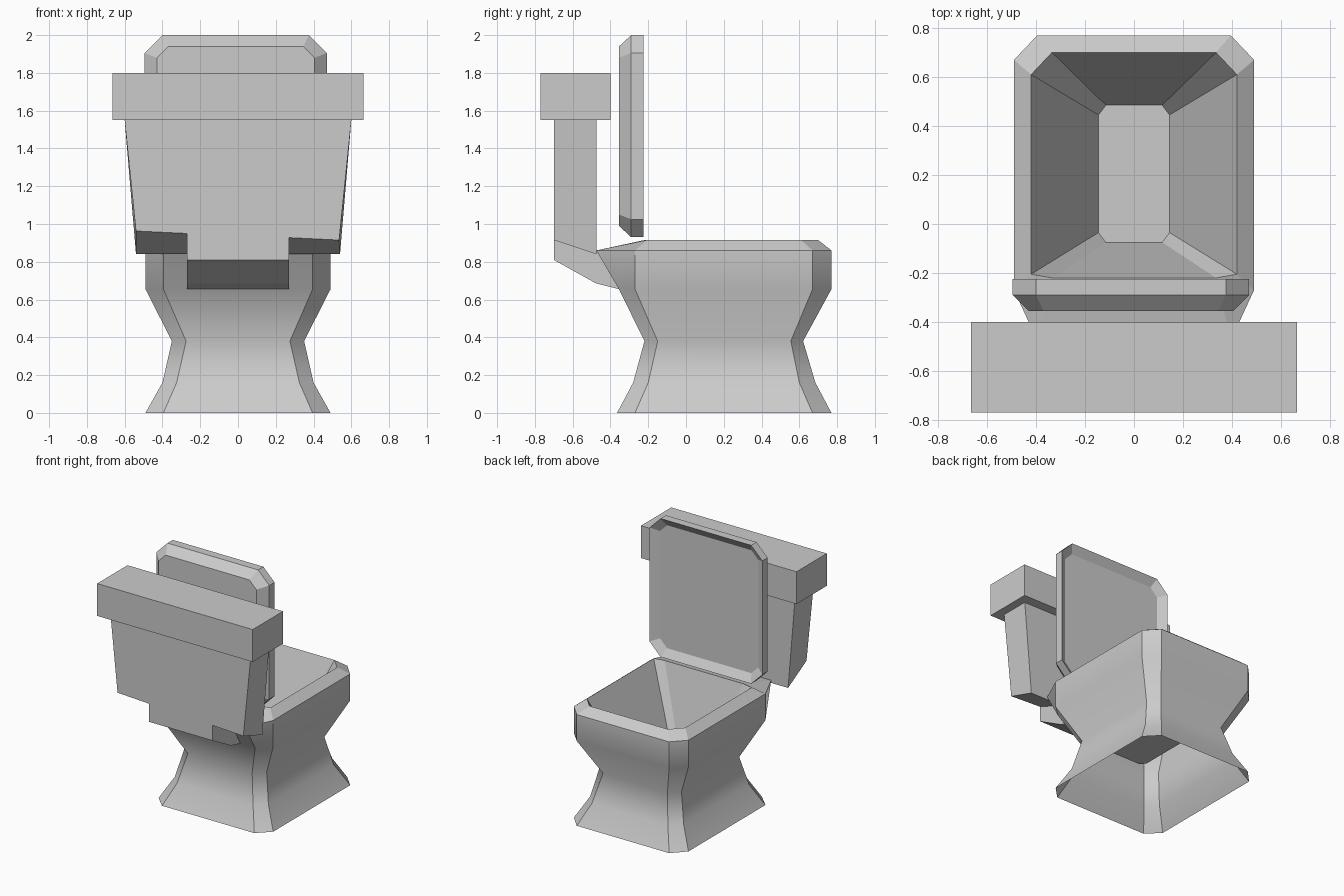
import bpy, bmesh

if "Cube" in bpy.data.objects:
    bpy.data.objects.remove(bpy.data.objects["Cube"])


def finish(name, bm):
    bmesh.ops.recalc_face_normals(bm, faces=bm.faces)
    mesh = bpy.data.meshes.new(name)
    bm.to_mesh(mesh)
    bm.free()
    obj = bpy.data.objects.new(name, mesh)
    bpy.context.collection.objects.link(obj)
    return obj


def loft(bm, rings):
    """Bridge closed rings of equal point count; returns the vertex rings."""
    vr = [[bm.verts.new(p) for p in ring] for ring in rings]
    for a, b in zip(vr, vr[1:]):
        for i in range(len(a)):
            j = (i + 1) % len(a)
            bm.faces.new((a[i], a[j], b[j], b[i]))
    return vr


def octagon(x, xi, lo, hi, lo_i, hi_i):
    """Rectangle with cut corners, symmetric in the first axis."""
    return [(x, hi_i), (xi, hi), (-xi, hi), (-x, hi_i),
            (-x, lo_i), (-xi, lo), (xi, lo), (x, lo_i)]


# Pedestal and bowl: open foot, pinched waist, rim, then down into the basin
levels = [
    (0.00, .49, .395, -.365, .77, -.27, .67),
    (0.16, .40, .325, -.28, .685, -.20, .60),
    (0.38, .35, .275, -.22, .62, -.15, .555),
    (0.655, .49, .395, -.355, .77, -.27, .67),
    (0.86, .49, .395, -.475, .77, -.27, .67),
    (0.915, .42, .335, -.22, .70, -.205, .61),
    (0.33, .145, .115, -.075, .485, -.035, .445),
]
bm = bmesh.new()
rings = loft(bm, [[(x, y, l[0]) for x, y in octagon(*l[1:])] for l in levels])
bm.faces.new(rings[-1])
# Smooth only across the horizontal bends of the outer wall
for f in bm.faces:
    f.smooth = True
for e in bm.edges:
    e.smooth = False
for ring in rings[1:4]:
    for i in range(8):
        bm.edges.get((ring[i], ring[i - 1])).smooth = True
finish("bowl", bm)

# Tank body: tapered panel whose middle reaches lower to form the neck
front = [(-.60, 1.55), (.60, 1.55), (.535, .915), (.27, .928),
         (.27, .81), (-.27, .81), (-.27, .95), (-.54, .963)]
back = [(-.60, 1.55), (.60, 1.55), (.54, .84), (.27, .84),
        (.27, .685), (-.27, .685), (-.27, .84), (-.54, .84)]
bm = bmesh.new()
f, b = loft(bm, [[(x, -.70, z) for x, z in front],
                 [(x, -.475, z) for x, z in back]])
bm.faces.new(f)
bm.faces.new([b[i] for i in (0, 1, 2, 3, 6, 7)])
# Neck sides and underside running into the bowl
r, l = (bm.verts.new((x, -.355, .655)) for x in (.27, -.27))
rt, lt = (bm.verts.new((x, -.475, .86)) for x in (.27, -.27))
bm.faces.new((b[4], b[5], l, r))
bm.faces.new((b[3], b[4], r, rt))
bm.faces.new((b[6], b[5], l, lt))
finish("tank_body", bm)

# Tank cover slab
bm = bmesh.new()
bmesh.ops.create_cube(bm, size=1)
for v in bm.verts:
    v.co = (v.co.x * 1.33, v.co.y * .37 - .585, v.co.z * .25 + 1.675)
finish("tank_cover", bm)

# Raised lid: bevelled back, straight rim, recessed inner panel
CX, CZ = -.0125, 1.465
bm = bmesh.new()
rings = loft(bm, [
    [(CX + x, y, CZ + z) for x, z in
     octagon(hx, hx - c, -hz, hz, c - hz, hz - c)]
    for y, hx, hz, c in [(-.355, .4175, .475, .06), (-.29, .4825, .535, .095),
                         (-.225, .4825, .535, .095), (-.265, .42, .475, .06)]])
bm.faces.new(rings[0])
bm.faces.new(rings[-1])
finish("raised_lid", bm)
